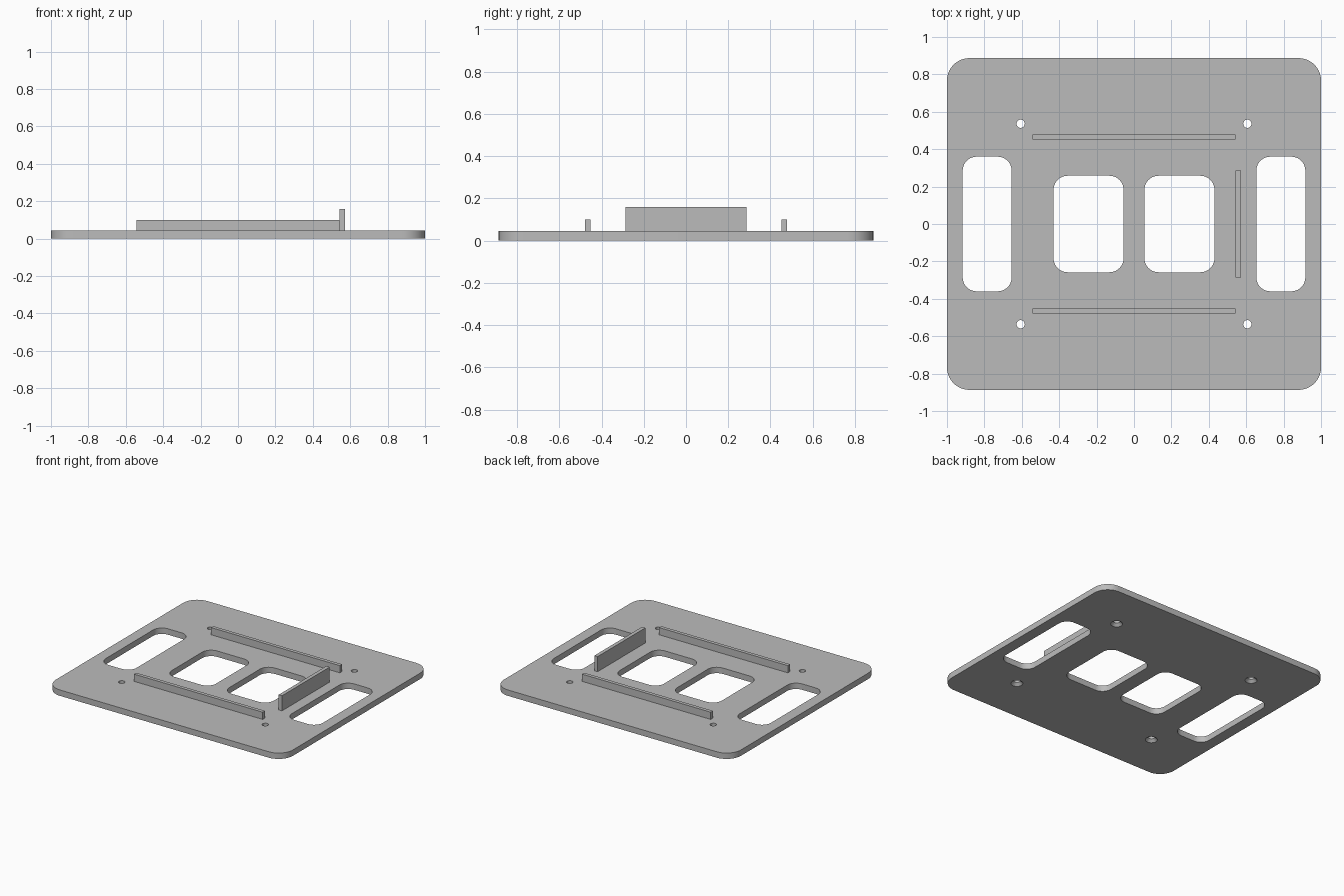
import bpy
import bmesh
from math import cos, sin, pi, radians

cube = bpy.data.objects.get("Cube")
if cube:
    bpy.data.objects.remove(cube, do_unlink=True)

THICK = 0.045

grey = bpy.data.materials.new("plain grey")
grey.use_nodes = True
colour = (0.5, 0.5, 0.5, 1)
grey.diffuse_color = colour
grey.node_tree.nodes["Principled BSDF"].inputs["Base Color"].default_value = colour


def add_object(name, bm):
    bmesh.ops.recalc_face_normals(bm, faces=bm.faces)
    mesh = bpy.data.meshes.new(name)
    bm.to_mesh(mesh)
    bm.free()
    mesh.materials.append(grey)
    obj = bpy.data.objects.new(name, mesh)
    bpy.context.collection.objects.link(obj)
    return obj


def rounded_outline(cx, cy, hx, hy, r, steps=10):
    """Corner arcs of a rounded rectangle, counter-clockwise."""
    pts = []
    for k, (sx, sy) in enumerate([(1, 1), (-1, 1), (-1, -1), (1, -1)]):
        for i in range(steps + 1):
            a = (k + i / steps) * pi / 2
            pts.append((cx + sx * (hx - r) + r * cos(a),
                        cy + sy * (hy - r) + r * sin(a)))
    return pts


def slab(name, outline, z0, z1):
    bm = bmesh.new()
    face = bm.faces.new([bm.verts.new((x, y, z0)) for x, y in outline])
    ext = bmesh.ops.extrude_face_region(bm, geom=[face])
    for v in ext["geom"]:
        if isinstance(v, bmesh.types.BMVert):
            v.co.z = z1
    return add_object(name, bm)


def turned(name, cx, cy, profile, sides=32):
    """Closed solid of revolution from (radius, z) pairs."""
    bm = bmesh.new()
    rings = [[bm.verts.new((cx + r * cos(2 * pi * i / sides),
                            cy + r * sin(2 * pi * i / sides), z))
              for i in range(sides)] for r, z in profile]
    for low, high in zip(rings, rings[1:]):
        for i in range(sides):
            j = (i + 1) % sides
            bm.faces.new((low[i], low[j], high[j], high[i]))
    bm.faces.new(rings[0])
    bm.faces.new(rings[-1])
    return add_object(name, bm)


def box(name, x0, x1, y0, y1, z0, z1):
    return slab(name, [(x0, y0), (x1, y0), (x1, y1), (x0, y1)], z0, z1)


# Base plate
plate = slab("base_plate", rounded_outline(0, 0, 1, 0.887, 0.12), 0, THICK)

# Cutters: windows, side slots and countersunk screw holes
cutters = []
for s in (-1, 1):
    cutters.append(slab("window_cutter", rounded_outline(s * 0.243, 0, 0.187, 0.258, 0.075), -0.1, 0.2))
    cutters.append(slab("slot_cutter", rounded_outline(s * 0.785, 0, 0.131, 0.36, 0.075), -0.1, 0.2))
    for t in (-1, 1):
        cutters.append(turned("screw_hole_cutter", s * 0.606, t * 0.536,
                              [(0.042, -0.05), (0.042, 0), (0.022, 0.02), (0.022, 0.1)]))

for cutter in cutters:
    cutter.hide_render = True
    mod = plate.modifiers.new("cut", "BOOLEAN")
    mod.operation = "DIFFERENCE"
    mod.solver = "EXACT"
    mod.object = cutter

# Bake the cuts and drop the cutters
bpy.context.view_layer.update()
cut_mesh = bpy.data.meshes.new_from_object(
    plate.evaluated_get(bpy.context.evaluated_depsgraph_get()))
plate.modifiers.clear()
plate.data = cut_mesh
for cutter in cutters:
    bpy.data.objects.remove(cutter, do_unlink=True)

bpy.ops.object.select_all(action="DESELECT")
plate.select_set(True)
bpy.context.view_layer.objects.active = plate
bpy.ops.object.shade_smooth_by_angle(angle=radians(30))

# Guide rails and end stop
box("front_rail", -0.543, 0.543, -0.478, -0.451, THICK, 0.1)
box("back_rail", -0.543, 0.543, 0.451, 0.478, THICK, 0.1)
box("end_stop", 0.544, 0.572, -0.287, 0.287, THICK, 0.16)
